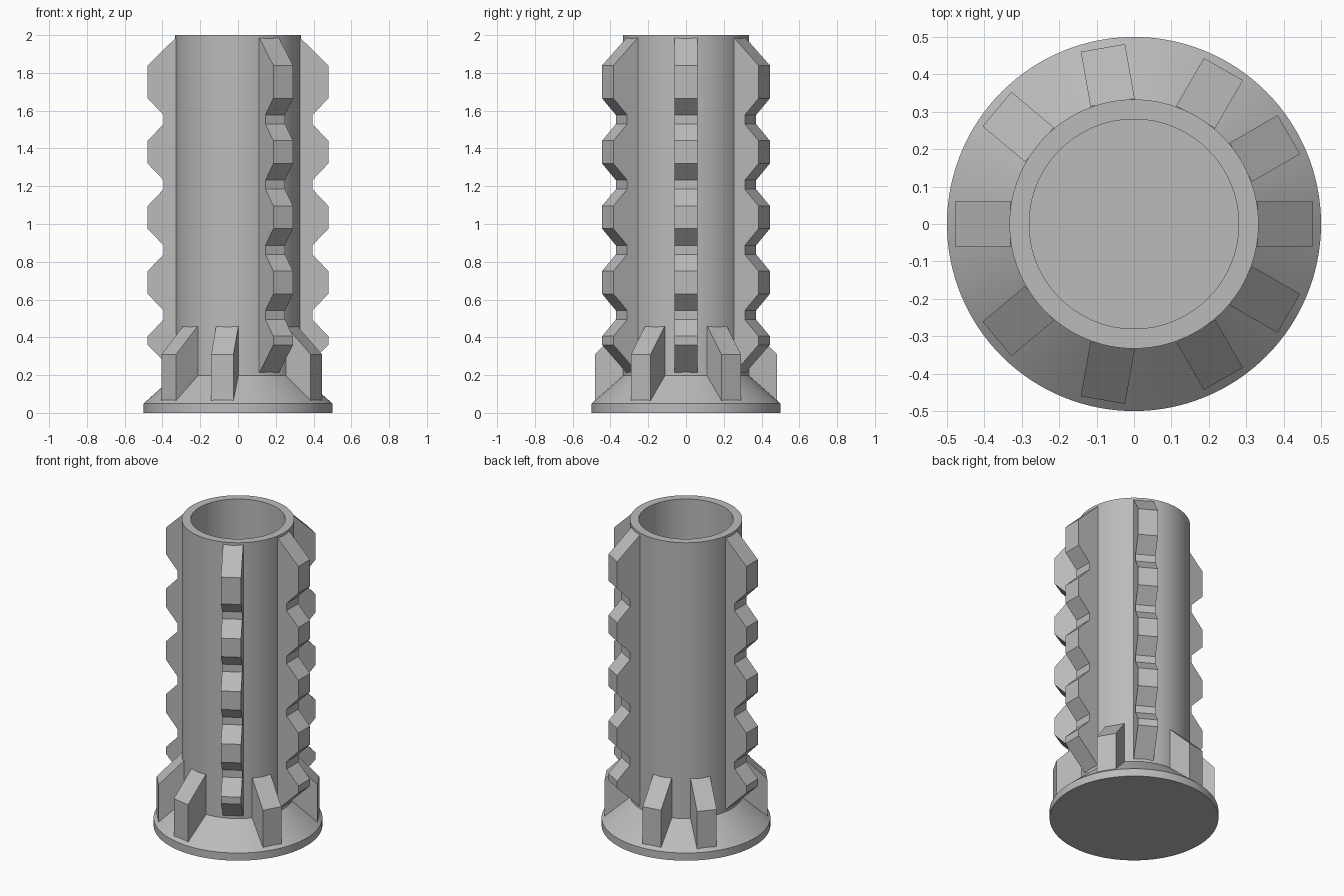
import bpy, bmesh, math
from mathutils import Matrix, Vector

if "Cube" in bpy.data.objects:
    bpy.data.objects.remove(bpy.data.objects["Cube"], do_unlink=True)

grey = bpy.data.materials.new("plain grey")
grey.use_nodes = True
colour = (0.5, 0.5, 0.5, 1)
grey.diffuse_color = colour
grey.node_tree.nodes["Principled BSDF"].inputs["Base Color"].default_value = colour

FIN_WIDTH = 0.12
FIN_RADIUS = 0.478
VALLEY_RADIUS = 0.394
TUBE_RADIUS = 0.333
ROOT_RADIUS = 0.315


def make_object(name, bm):
    bmesh.ops.recalc_face_normals(bm, faces=bm.faces)
    mesh = bpy.data.meshes.new(name)
    bm.to_mesh(mesh)
    bm.free()
    mesh.materials.append(grey)
    obj = bpy.data.objects.new(name, mesh)
    bpy.context.collection.objects.link(obj)
    return obj


def revolve(name, profile, steps=128):
    bm = bmesh.new()
    verts = [bm.verts.new((r, 0, z)) for r, z in profile]
    edges = [bm.edges.new(pair) for pair in zip(verts, verts[1:])]
    bmesh.ops.spin(bm, geom=verts + edges, cent=(0, 0, 0), axis=(0, 0, 1),
                   angle=math.tau, steps=steps)
    bmesh.ops.remove_doubles(bm, verts=bm.verts, dist=1e-4)
    obj = make_object(name, bm)
    bpy.ops.object.select_all(action='DESELECT')
    obj.select_set(True)
    bpy.context.view_layer.objects.active = obj
    bpy.ops.object.shade_smooth_by_angle(angle=math.radians(30))
    return obj


def radial_fin(name, profile, degrees):
    # Extrude a radius/height outline sideways, then turn it about the axis
    bm = bmesh.new()
    face = bm.faces.new([bm.verts.new((r, -FIN_WIDTH / 2, z)) for r, z in profile])
    new = bmesh.ops.extrude_face_region(bm, geom=[face])["geom"]
    moved = [v for v in new if isinstance(v, bmesh.types.BMVert)]
    bmesh.ops.translate(bm, verts=moved, vec=Vector((0, FIN_WIDTH, 0)))
    bm.transform(Matrix.Rotation(math.radians(degrees), 4, 'Z'))
    return make_object(name, bm)


# Hollow tube with a conical flanged foot
revolve("tube_and_foot", [
    (0, 0), (0.5, 0), (0.5, 0.05), (TUBE_RADIUS, 0.197), (TUBE_RADIUS, 2),
    (0.28, 2), (0.28, 0.05), (0, 0.05)])

# Toothed fin outline, top to bottom, with four evenly spaced notches
toothed = [(ROOT_RADIUS, 1.985), (0.33, 1.985), (FIN_RADIUS, 1.84)]
for i in range(4):
    z = 1.553 - i * 0.345
    toothed += [(FIN_RADIUS, z + 0.112), (VALLEY_RADIUS, z + 0.024),
                (VALLEY_RADIUS, z - 0.024), (FIN_RADIUS, z - 0.112)]
toothed += [(FIN_RADIUS, 0.36), (0.33, 0.213), (ROOT_RADIUS, 0.213)]

for name, angle in (("left", 0), ("back_left", 60), ("right", 180), ("front_left", -60)):
    radial_fin("toothed_fin_" + name, toothed, angle)

# Short braces between the foot and the tube, mirrored front to back
brace = [(ROOT_RADIUS, 0.458), (0.33, 0.458), (FIN_RADIUS, 0.31),
         (FIN_RADIUS, 0.06), (ROOT_RADIUS, 0.06)]
for side, sign in (("back", 1), ("front", -1)):
    for i, angle in enumerate((30, 100, 140)):
        radial_fin(f"foot_brace_{side}_{i + 1}", brace, sign * angle)
